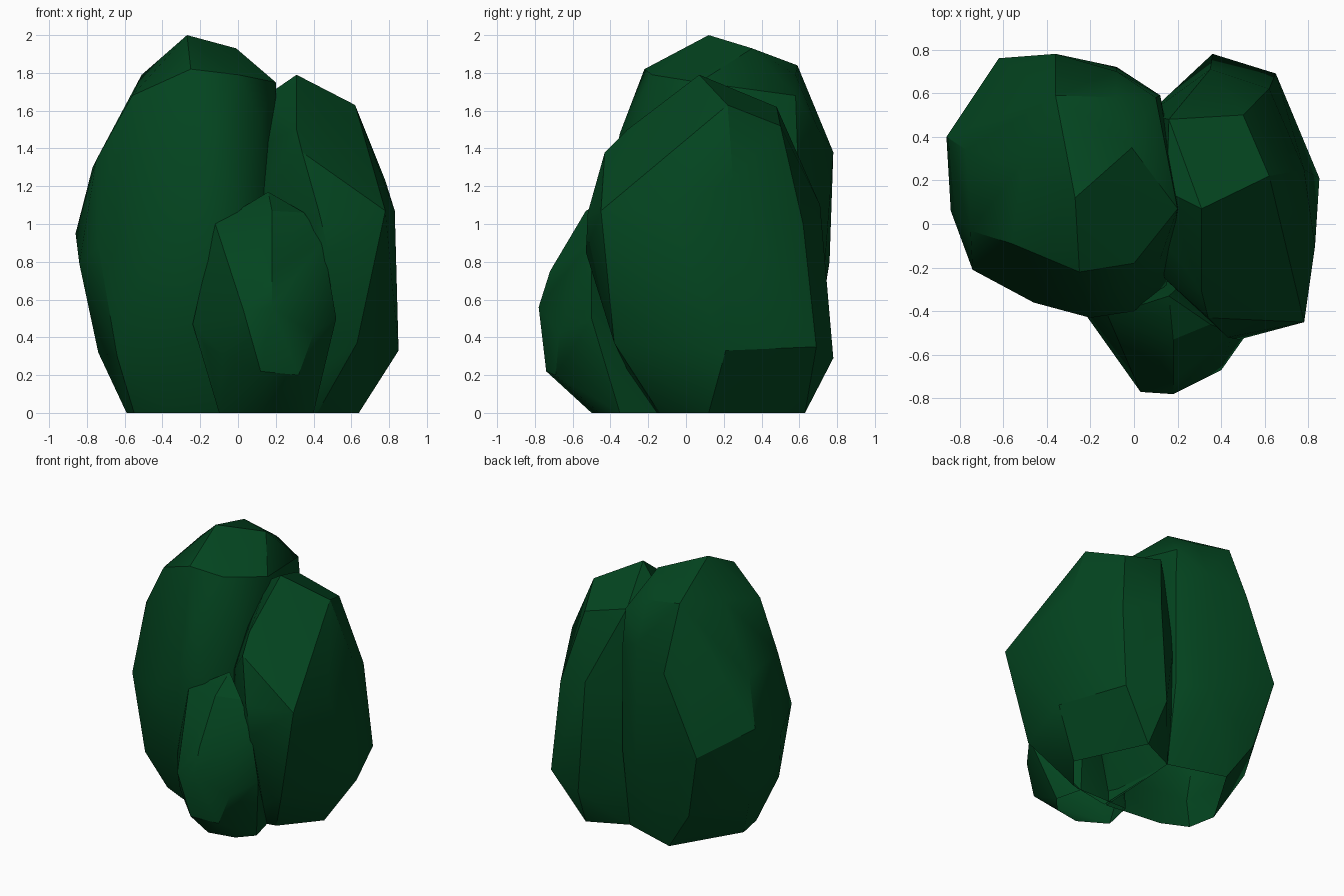
import bpy, bmesh, math

leaf = bpy.data.materials.new("dark green leaves")
leaf.diffuse_color = (0.001, 0.059, 0.014, 1)


def lobe(name, points):
    """Faceted clump: convex hull around a few corner points, open underneath."""
    bm = bmesh.new()
    for p in points:
        bm.verts.new(p)
    res = bmesh.ops.convex_hull(bm, input=bm.verts)
    junk = {g for g in res["geom_interior"] + res["geom_unused"]
            if isinstance(g, bmesh.types.BMVert)}
    bmesh.ops.delete(bm, geom=list(junk), context='VERTS')
    bmesh.ops.recalc_face_normals(bm, faces=bm.faces)
    base = [f for f in bm.faces if all(v.co.z < 0.001 for v in f.verts)]
    bmesh.ops.delete(bm, geom=base, context='FACES')
    mesh = bpy.data.meshes.new(name)
    bm.to_mesh(mesh)
    bm.free()
    mesh.materials.append(leaf)
    ob = bpy.data.objects.new(name, mesh)
    bpy.context.collection.objects.link(ob)
    bpy.ops.object.select_all(action='DESELECT')
    ob.select_set(True)
    bpy.context.view_layer.objects.active = ob
    bpy.ops.object.shade_smooth_by_angle(angle=math.radians(30))


# tall left clump, crown down to base
lobe("left_clump", [
    (-.27, .12, 2), (-.01, .35, 1.93), (-.36, .59, 1.84), (-.2, .43, 1.89),
    (-.08, .58, 1.79), (.1, .58, 1.68), (-.51, .28, 1.79), (-.25, -.22, 1.82),
    (0, -.18, 1.79), (.2, .07, 1.75), (-.56, -.09, 1.68), (.12, -.16, 1.55),
    (-.13, -.35, 1.48), (-.77, .34, 1.3), (-.75, -.03, 1.34), (-.36, .78, 1.38),
    (-.08, .7, 1.5), (.12, .59, 1.4), (.12, .59, .6), (-.62, .76, .8),
    (-.86, .4, .95), (-.84, .06, .79), (-.74, -.21, .88), (-.46, -.36, .9),
    (-.2, -.43, 1.1), (0, -.4, 1.1), (.22, .1, 1), (.15, -.28, .9),
    (-.08, .72, .58), (-.74, .3, .32), (-.64, -.2, .3), (-.1, -.4, .4),
    (-.5, .68, .3), (-.59, .15, 0), (-.55, -.06, 0), (-.36, -.15, 0),
    (.08, -.2, 0), (.12, .5, 0), (-.3, .63, 0)])

# right clump
lobe("right_clump", [
    (.31, .07, 1.79), (.62, .22, 1.63), (.5, .5, 1.52), (.16, .48, 1.62),
    (.15, .15, 1.68), (.12, -.05, 1.42), (.14, -.25, 1.15), (.31, -.31, 1.5),
    (.34, -.43, 1.38), (.78, .25, 1.23), (.78, -.45, 1.07), (.43, -.52, 1.06),
    (.83, -.1, 1.07), (.48, -.53, .85), (.62, .62, 1.0), (.35, .71, 1.1),
    (.85, .21, .33), (.65, .69, .35), (.36, .78, .29), (.63, -.38, .37),
    (.35, -.4, .5), (.06, .5, 1), (.08, .5, .3), (.05, 0, .7),
    (.64, .12, 0), (.42, -.14, 0), (.1, -.2, 0), (.12, .5, 0), (.4, .63, 0)])

# small front clump
lobe("front_clump", [
    (.16, -.33, 1.17), (.35, -.46, 1.06), (-.12, -.42, 1.0), (.18, -.53, 1.07),
    (.45, -.5, .91), (-.12, -.46, .82), (.18, -.72, .75), (.18, -.78, .56),
    (.03, -.77, .54), (.4, -.67, .42), (.52, -.5, .5), (-.24, -.39, .47),
    (-.17, -.46, .35), (-.08, -.58, .31), (.12, -.74, .22), (.32, -.69, .2),
    (.4, -.35, 0), (.3, -.46, 0), (.1, -.5, 0), (-.1, -.38, 0),
    (-.05, -.15, 0), (.35, -.15, 0), (.15, -.25, .6)])
